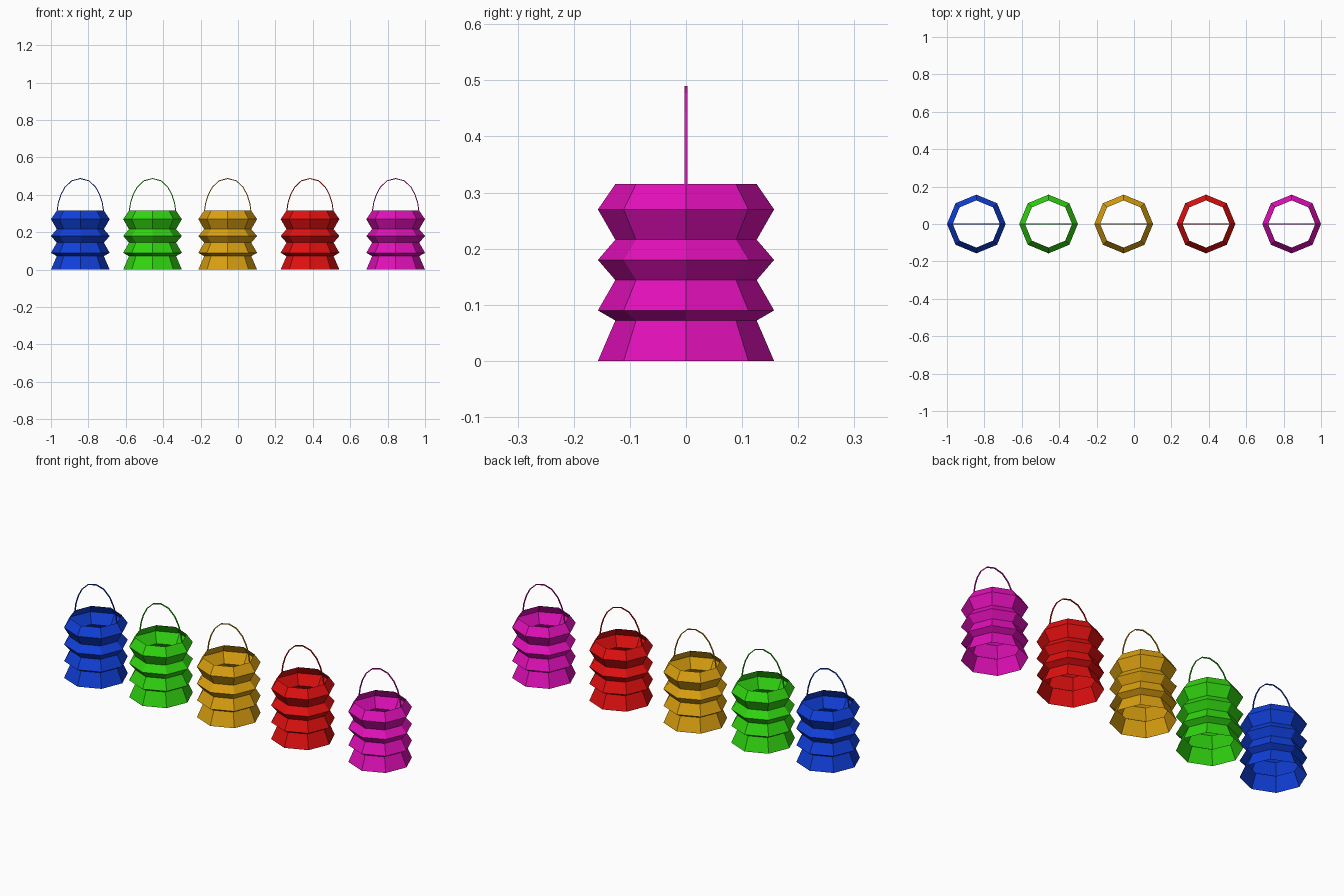
import bpy
import bmesh
from math import cos, sin, pi
from mathutils import Vector

cube = bpy.data.objects.get("Cube")
if cube:
    bpy.data.objects.remove(cube, do_unlink=True)

SIDES = 8
WIDE, NARROW = 0.157, 0.126
FOLD_HEIGHTS = [0, 0.072, 0.09, 0.144, 0.18, 0.216, 0.27, 0.315]
# Half of the handle arc, from rim to crown
HANDLE_HALF = [(0.124, 0.314), (0.118, 0.355), (0.104, 0.4),
               (0.082, 0.441), (0.046, 0.475)]
HANDLE_TOP = (0, 0.487)
HANDLE_RADIUS = 0.0025

LANTERNS = [
    ("blue", -0.843, (0.005, 0.05, 0.7)),
    ("green", -0.457, (0.03, 0.66, 0.005)),
    ("gold", -0.055, (0.7, 0.35, 0.005)),
    ("red", 0.385, (0.75, 0.005, 0.005)),
    ("magenta", 0.843, (0.75, 0.005, 0.48)),
]


def make_material(name, rgb):
    mat = bpy.data.materials.new(name)
    mat.use_nodes = True
    color = (*rgb, 1)
    mat.diffuse_color = color
    mat.node_tree.nodes["Principled BSDF"].inputs["Base Color"].default_value = color
    return mat


def skin_rings(name, rings, mat, x):
    """Join successive rings of points with quads, open at both ends."""
    bm = bmesh.new()
    loops = [[bm.verts.new(p) for p in ring] for ring in rings]
    for low, high in zip(loops, loops[1:]):
        for i in range(len(low)):
            j = (i + 1) % len(low)
            bm.faces.new((low[i], low[j], high[j], high[i]))
    mesh = bpy.data.meshes.new(name)
    bm.to_mesh(mesh)
    bm.free()
    mesh.materials.append(mat)
    obj = bpy.data.objects.new(name, mesh)
    obj.location.x = x
    bpy.context.collection.objects.link(obj)
    return obj


def body_rings():
    rings = []
    for k, z in enumerate(FOLD_HEIGHTS):
        r = NARROW if k % 2 else WIDE
        rings.append([(r * cos(2 * pi * i / SIDES), r * sin(2 * pi * i / SIDES), z)
                      for i in range(SIDES)])
    return rings


def handle_rings():
    # Square wire swept along the mirrored arc
    path = HANDLE_HALF + [HANDLE_TOP] + [(-x, z) for x, z in reversed(HANDLE_HALF)]
    pts = [Vector((x, 0, z)) for x, z in path]
    across = Vector((0, HANDLE_RADIUS, 0))
    rings = []
    for i, p in enumerate(pts):
        tangent = (pts[min(i + 1, len(pts) - 1)] - pts[max(i - 1, 0)]).normalized()
        out = Vector((tangent.z, 0, -tangent.x)) * HANDLE_RADIUS
        rings.append([p + out + across, p - out + across,
                      p - out - across, p + out - across])
    return rings


# Row of folded paper lanterns
for color_name, x, rgb in LANTERNS:
    mat = make_material(color_name + " paper", rgb)
    skin_rings(color_name + "_lantern_body", body_rings(), mat, x)
    handle = skin_rings(color_name + "_lantern_handle", handle_rings(), mat, x)
    bm = bmesh.new()
    bm.from_mesh(handle.data)
    bmesh.ops.holes_fill(bm, edges=bm.edges[:])
    bmesh.ops.recalc_face_normals(bm, faces=bm.faces[:])
    bm.to_mesh(handle.data)
    bm.free()
